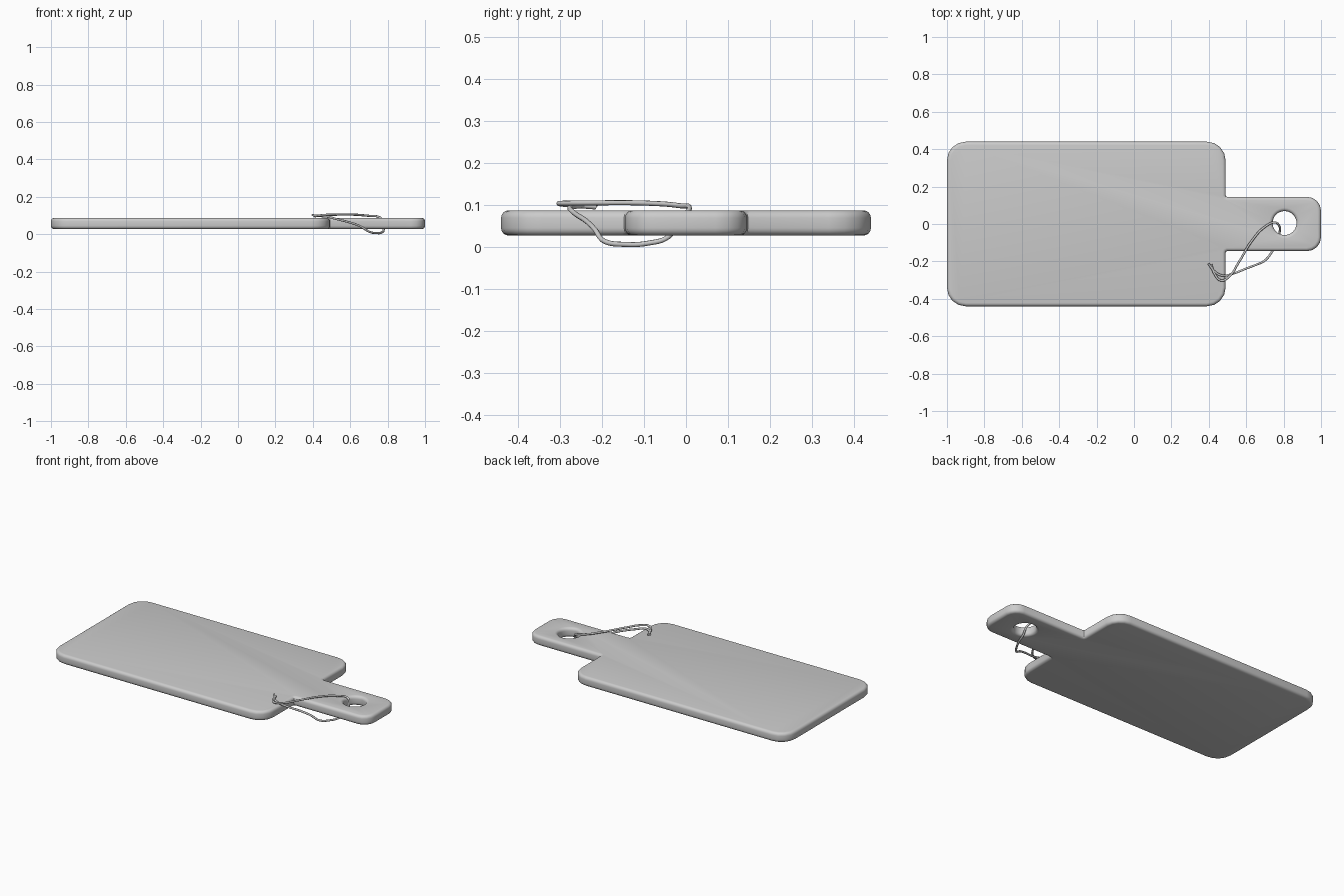
import bpy, bmesh, math

if "Cube" in bpy.data.objects:
    bpy.data.objects.remove(bpy.data.objects["Cube"])

def fillet(cx, cy, r, a0, a1, n):
    """Points of a circular corner from angle a0 to a1 (degrees)."""
    out = []
    for i in range(n + 1):
        a = math.radians(a0 + (a1 - a0) * i / n)
        out.append((cx + r * math.cos(a), cy + r * math.sin(a)))
    return out

# Board outline: lower half, then mirrored in y
Z0, Z1 = 0.027, 0.087
half = (fillet(-0.90, -0.34, 0.10, 180, 270, 4)
        + fillet(0.39, -0.34, 0.10, 270, 360, 4)
        + fillet(0.498, -0.153, 0.008, 180, 90, 2)
        + fillet(0.925, -0.07, 0.075, 270, 360, 4))
outline = half + [(x, -y) for x, y in reversed(half)]

bm = bmesh.new()
face = bm.faces.new([bm.verts.new((x, y, Z0)) for x, y in outline])
ext = bmesh.ops.extrude_face_region(bm, geom=[face])
top = [v for v in ext["geom"] if isinstance(v, bmesh.types.BMVert)]
bmesh.ops.translate(bm, verts=top, vec=(0, 0, Z1 - Z0))
bmesh.ops.recalc_face_normals(bm, faces=bm.faces[:])
mesh = bpy.data.meshes.new("board")
bm.to_mesh(mesh)
bm.free()
board = bpy.data.objects.new("board", mesh)
bpy.context.collection.objects.link(board)

# Hanging hole
bpy.ops.mesh.primitive_cylinder_add(vertices=32, radius=0.064, depth=0.3,
                                    location=(0.805, 0.005, 0.057))
cutter = bpy.context.object
cutter.name = "hole_cutter"
cutter.hide_render = True
cutter.hide_set(True)
cut = board.modifiers.new("hole", 'BOOLEAN')
cut.operation = 'DIFFERENCE'
cut.solver = 'EXACT'
cut.object = cutter

# Rounded rims
bev = board.modifiers.new("rims", 'BEVEL')
bev.width = 0.018
bev.segments = 4
bev.limit_method = 'ANGLE'
bev.angle_limit = math.radians(60)
bev.use_clamp_overlap = False

bpy.context.view_layer.objects.active = board
board.select_set(True)
for m in ("hole", "rims"):
    bpy.ops.object.modifier_apply(modifier=m)
bpy.data.objects.remove(cutter)
bpy.ops.object.shade_smooth_by_angle(angle=math.radians(35))

# Cord looped through the hole, with both ends lying on the board
def cord(name, pts, radius):
    cu = bpy.data.curves.new(name, 'CURVE')
    cu.dimensions = '3D'
    cu.bevel_depth = radius
    cu.bevel_resolution = 2
    cu.resolution_u = 6
    cu.use_fill_caps = True
    sp = cu.splines.new('BEZIER')
    sp.bezier_points.add(len(pts) - 1)
    for bp, p in zip(sp.bezier_points, pts):
        bp.co = p
        bp.handle_left_type = bp.handle_right_type = 'AUTO'
    ob = bpy.data.objects.new(name, cu)
    bpy.context.collection.objects.link(ob)

cord("cord", [
    (0.412, -0.215, 0.095), (0.43, -0.265, 0.099), (0.465, -0.302, 0.103),
    (0.505, -0.285, 0.104), (0.56, -0.205, 0.105), (0.63, -0.09, 0.104),
    (0.70, -0.015, 0.098), (0.755, 0.008, 0.091), (0.776, -0.01, 0.07),
    (0.779, -0.042, 0.024), (0.768, -0.09, 0.009), (0.74, -0.145, 0.006),
    (0.70, -0.195, 0.014), (0.655, -0.217, 0.042), (0.60, -0.238, 0.062),
    (0.53, -0.265, 0.080), (0.475, -0.276, 0.094), (0.435, -0.258, 0.097),
    (0.398, -0.212, 0.102)], 0.006)
